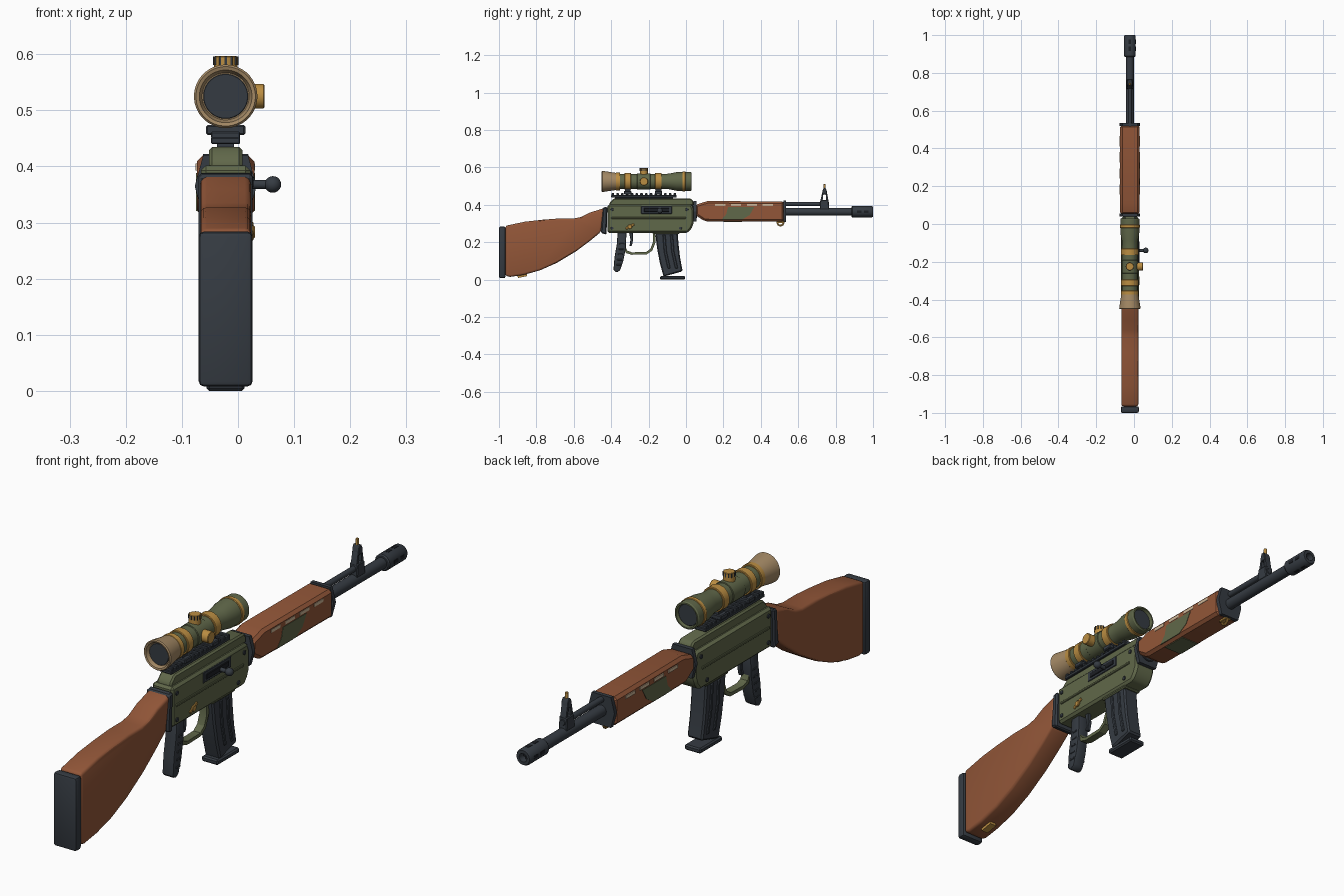
import bpy, bmesh, math
from mathutils import Matrix, Vector

if "Cube" in bpy.data.objects:
    bpy.data.objects.remove(bpy.data.objects["Cube"])

CX = -0.022   # centre plane of the rifle; the bolt handle shifts the bounding box


def mat(name, r, g, b):
    m = bpy.data.materials.new(name)
    m.diffuse_color = (r, g, b, 1)
    m.use_nodes = True
    m.node_tree.nodes["Principled BSDF"].inputs["Base Color"].default_value = m.diffuse_color
    return m


WOOD = mat("brown wood", .29, .094, .04)
OLIVE = mat("olive metal", .118, .138, .068)
DARK = mat("dark steel", .036, .044, .055)
GOLD = mat("brass", .50, .27, .055)
TAN = mat("tan", .37, .25, .13)
BLACK = mat("near black", .012, .014, .018)
CREAM = mat("cream", .62, .47, .31)


def finish(name, bm, m):
    bmesh.ops.recalc_face_normals(bm, faces=bm.faces)
    me = bpy.data.meshes.new(name)
    bm.to_mesh(me)
    bm.free()
    me.materials.append(m)
    ob = bpy.data.objects.new(name, me)
    bpy.context.collection.objects.link(ob)
    return ob


def bevel_sharp(bm, w, seg):
    if w:
        bmesh.ops.recalc_face_normals(bm, faces=bm.faces)
        es = [e for e in bm.edges if e.calc_face_angle(0) > math.radians(32)]
        bmesh.ops.bevel(bm, geom=es, offset=w, segments=seg, profile=.5,
                        affect='EDGES', clamp_overlap=True)


def prism(name, pts, hw, m, bev=0, seg=1, x=CX):
    """Side outline (y, z) extruded to half width hw around x."""
    bm = bmesh.new()
    f = bm.faces.new([bm.verts.new((x - hw, y, z)) for y, z in pts])
    r = bmesh.ops.extrude_face_region(bm, geom=[f])
    bmesh.ops.translate(bm, vec=(2 * hw, 0, 0),
                        verts=[v for v in r['geom'] if isinstance(v, bmesh.types.BMVert)])
    bevel_sharp(bm, bev, seg)
    return finish(name, bm, m)


def box(name, x, y, z, m, bev=0, rot=0, seg=1):
    """Box from three (low, high) ranges, rot turns it about x."""
    bm = bmesh.new()
    c = Vector([(a + b) / 2 for a, b in (x, y, z)])
    bmesh.ops.create_cube(bm, size=1)
    bmesh.ops.scale(bm, vec=[b - a for a, b in (x, y, z)], verts=bm.verts)
    bevel_sharp(bm, bev, seg)
    bmesh.ops.transform(bm, matrix=Matrix.Translation(c) @ Matrix.Rotation(rot, 4, 'X'),
                        verts=bm.verts)
    return finish(name, bm, m)


def lathe(name, prof, m, origin, axis='Y', n=32):
    """Revolve (distance along axis, radius) points; radius 0 closes the end."""
    bm = bmesh.new()
    rings = []
    for d, r in prof:
        ring = []
        for i in range(n):
            a = 2 * math.pi * (i + .5) / n
            u, v = r * math.cos(a), r * math.sin(a)
            p = {'X': (d, u, v), 'Y': (u, d, v), 'Z': (u, v, d)}[axis]
            ring.append(bm.verts.new(Vector(p) + Vector(origin)))
        rings.append(ring)
    for a, b in zip(rings, rings[1:]):
        for i in range(n):
            bm.faces.new((a[i], a[(i + 1) % n], b[(i + 1) % n], b[i]))
    bmesh.ops.remove_doubles(bm, verts=bm.verts, dist=1e-6)
    return finish(name, bm, m)


def rod(name, a, b, r, m, origin, axis='Y', n=24, c=.002):
    return lathe(name, [(a, 0), (a, r - c), (a + c, r), (b - c, r), (b, r - c), (b, 0)],
                 m, origin, axis, n)


def mid(w):
    return (CX - w, CX + w)


# Stock, butt pad, neck collar and lower sling plate
prism("stock", [(-.965, .02), (-.94, .015), (-.87, .025), (-.78, .05), (-.69, .09), (-.59, .15),
                (-.51, .21), (-.455, .255), (-.435, .385), (-.46, .375), (-.51, .36),
                (-.56, .335), (-.60, .327), (-.68, .327), (-.77, .32), (-.86, .31), (-.965, .288)],
      .045, WOOD, .011, 3)
box("butt_pad", mid(.048), (-1, -.965), (.008, .284), DARK, .009, seg=2)
prism("neck_collar", [(-.455, .25), (-.425, .24), (-.42, .39), (-.445, .385)], .048, DARK, .006)
box("rear_sling_plate", mid(.014), (-.90, -.85), (.014, .026), GOLD, rot=.2)

# Receiver and top cover
prism("receiver", [(-.42, .25), (.01, .25), (.03, .275), (.04, .30), (.04, .375), (.03, .402),
                   (-.42, .402)], .044, OLIVE, .009)
prism("top_cover", [(-.41, .395), (-.41, .41), (-.385, .435), (.025, .435), (.04, .42),
                    (.04, .395)], .03, OLIVE, .006)
for s, side in ((1, "right"), (-1, "left")):
    x = CX + s * .044
    box(side + "_receiver_rib", (x - .004, x + .004), (-.40, .0), (.325, .335), OLIVE, .002)
    for i, (y, z) in enumerate([(-.395, .375), (-.395, .275), (.005, .375), (-.03, .275)]):
        rod(f"{side}_pin_{i}", -.004, .004, .008, DARK, (x, y, z), 'X', 12, .001)
xr = CX + .044
box("ejection_port", (xr - .004, xr + .003), (-.24, -.075), (.352, .393), DARK, .002)
box("bolt_body", (xr - .004, xr + .006), (-.225, -.09), (.362, .382), BLACK, .002)
rod("bolt_stem", .01, .055, .008, DARK, (0, -.14, .368), 'X', 16)
lathe("bolt_knob", [(.015 * -math.cos(math.pi * i / 10), .015 * math.sin(math.pi * i / 10))
                    for i in range(11)], DARK, (.062, -.14, .368), 'X', 20)
rod("selector_pivot", 0, .008, .012, GOLD, (xr, -.30, .283), 'X', 16)
box("selector_lever", (xr, xr + .006), (-.325, -.275), (.278, .291), GOLD, .002, rot=.5)

# Grip, trigger and guard
prism("grip", [(-.365, .255), (-.318, .255), (-.322, .17), (-.335, .10), (-.352, .05), (-.37, .038),
               (-.388, .05), (-.382, .12), (-.37, .19)], .024, DARK, .007, 2)
for i in range(5):
    z = .075 + i * .028
    box(f"grip_ridge_{i}", mid(.026), (-.372 + i * .004, -.345 + i * .004), (z, z + .008), DARK, .002)
prism("trigger", [(-.305, .255), (-.285, .255), (-.283, .21), (-.29, .18), (-.302, .18),
                  (-.297, .215)], .008, DARK, .002)
prism("trigger_guard", [(-.338, .252), (-.335, .17), (-.32, .142), (-.29, .133), (-.21, .135),
                        (-.18, .155), (-.163, .20), (-.165, .252), (-.178, .252), (-.176, .202),
                        (-.19, .165), (-.213, .148), (-.29, .146), (-.313, .155), (-.324, .175),
                        (-.326, .252)], .015, OLIVE)

# Magazine with ribs and base plate
prism("magazine", [(-.165, .255), (-.045, .255), (-.04, .19), (-.032, .12), (-.018, .045),
                   (-.12, .016), (-.14, .09), (-.155, .17)], .032, DARK, .006)
for i, y in enumerate((-.125, -.085)):
    prism(f"magazine_rib_{i}", [(y, .24), (y + .015, .24), (y + .022, .15), (y + .042, .06),
                                (y + .027, .06), (y + .007, .15)], .036, DARK, .003)
box("magazine_base", mid(.034), (-.138, -.006), (0, .02), DARK, .005)
box("magazine_lip", mid(.037), (-.17, -.035), (.243, .262), OLIVE, .004)

# Rail with teeth
box("rail_foot", mid(.015), (-.38, -.07), (.43, .446), DARK)
box("rail", mid(.026), (-.40, -.05), (.44, .452), DARK, .002)
for i in range(14):
    y = -.398 + i * .0255
    box(f"rail_tooth_{i}", mid(.026), (y, y + .014), (.45, .462), DARK, .002)

# Scope
SO = (CX, 0, .525)
lathe("scope_tube", [(-.38, 0), (-.38, .042), (-.30, .040), (-.12, .040), (-.09, .042), (-.05, .050),
                     (.025, .051), (.03, .048), (.03, .043), (.015, .040), (.015, 0)], OLIVE, SO)
lathe("eyepiece", [(-.365, 0), (-.365, .045), (-.39, .048), (-.44, .056), (-.447, .0565),
                   (-.451, .053), (-.449, .047), (-.435, .042), (-.435, 0)], TAN, SO, n=40)
rod("rear_lens", -.438, -.434, .040, DARK, SO, n=40, c=.001)
rod("front_lens", .012, .019, .040, DARK, SO, n=40, c=.001)
for i, (a, b, r) in enumerate([(-.375, -.352, .0475), (-.328, -.295, .046), (-.165, -.13, .046),
                               (-.02, -.003, .0535)]):
    rod(f"scope_ring_{i}", a, b, r, GOLD, SO)
for i, y in enumerate((-.312, -.147)):
    box(f"mount_clamp_{i}", mid(.035), (y - .02, y + .02), (.456, .474), DARK, .003)
    box(f"mount_post_{i}", mid(.02), (y - .015, y + .015), (.46, .50), DARK)
rod("turret_saddle", -.262, -.19, .043, OLIVE, SO)
rod("top_turret", .03, .072, .021, GOLD, (CX, -.225, .525), 'Z')
rod("side_turret", .03, .069, .022, GOLD, (CX, -.225, .525), 'X')
for i in range(12):
    a = 2 * math.pi * i / 12
    x, y = CX + .0205 * math.cos(a), -.225 + .0205 * math.sin(a)
    box(f"turret_groove_{i}", (x - .002, x + .002), (y - .002, y + .002), (.581, .596), DARK)

# Handguard with collars, vents and painted patch
prism("handguard", [(.05, .345), (.10, .312), (.525, .31), (.525, .418), (.115, .42), (.05, .40)],
      .051, WOOD, .011)
for i, (y, h) in enumerate(((.04, .055), (.52, .057))):
    bm = bmesh.new()
    hexa = [(-.055, .365), (-.04, .365 + h), (.04, .365 + h), (.055, .365), (.04, .365 - h),
            (-.04, .365 - h)]
    f = bm.faces.new([bm.verts.new((CX + x, y, z)) for x, z in hexa])
    r = bmesh.ops.extrude_face_region(bm, geom=[f])
    bmesh.ops.translate(bm, vec=(0, .015, 0),
                        verts=[v for v in r['geom'] if isinstance(v, bmesh.types.BMVert)])
    finish(f"handguard_collar_{i}", bm, DARK)
for s, side in ((1, "right"), (-1, "left")):
    x = CX + s * .051
    for i in range(4):
        y = .155 + i * .085
        box(f"{side}_vent_{i}", (x - .003, x + .0015), (y, y + .055), (.393, .405), CREAM)
    prism(side + "_camo_patch", [(.19, .321), (.30, .321), (.34, .345), (.365, .388), (.225, .388),
                                 (.215, .35)], .0015, OLIVE, x=x)
box("bottom_camo_patch", mid(.038), (.20, .30), (.3085, .3115), OLIVE)

# Sling ring under the handguard
lathe("sling_ring", [(.005 * math.cos(a), .016 + .005 * math.sin(a))
                     for a in [2 * math.pi * i / 10 for i in range(11)]],
      GOLD, (CX, .505, .305), 'X', 20)
box("sling_base", mid(.012), (.485, .525), (.302, .314), GOLD, .002)

# Barrel, gas tube and muzzle
BO = (CX, 0, .363)
rod("receiver_joint", .03, .06, .035, DARK, BO)
rod("barrel", .5, .92, .021, DARK, BO)
rod("gas_tube", .5, .765, .011, DARK, (CX, 0, .405), n=16)
lathe("muzzle", [(.885, 0), (.885, .027), (.89, .031), (.993, .031), (1, .027), (1, .016),
                 (.95, .014), (.95, 0)], DARK, BO, n=24)
for i in range(2):
    y = .915 + i * .038
    box(f"muzzle_port_side_{i}", mid(.0315), (y, y + .024), (.357, .369), BLACK)
    box(f"muzzle_port_top_{i}", mid(.006), (y, y + .024), (.3315, .3945), BLACK)

# Front sight
prism("sight_base", [(.715, .375), (.765, .375), (.762, .425), (.718, .425)], .017, DARK, .003)
prism("sight_rear_leg", [(.718, .42), (.730, .42), (.737, .48), (.728, .465)], .012, DARK)
prism("sight_front_leg", [(.750, .42), (.762, .42), (.754, .465), (.745, .48)], .012, DARK)
prism("sight_head", [(.727, .455), (.755, .455), (.752, .478), (.746, .49), (.736, .49),
                     (.730, .478)], .014, DARK, .002)
rod("sight_post", .48, .512, .006, GOLD, (CX, .741, 0), 'Z', 12)

# Smooth shading with sharp edges kept
bpy.ops.object.select_all(action='SELECT')
bpy.context.view_layer.objects.active = bpy.context.selected_objects[0]
bpy.ops.object.shade_smooth_by_angle(angle=math.radians(30))
